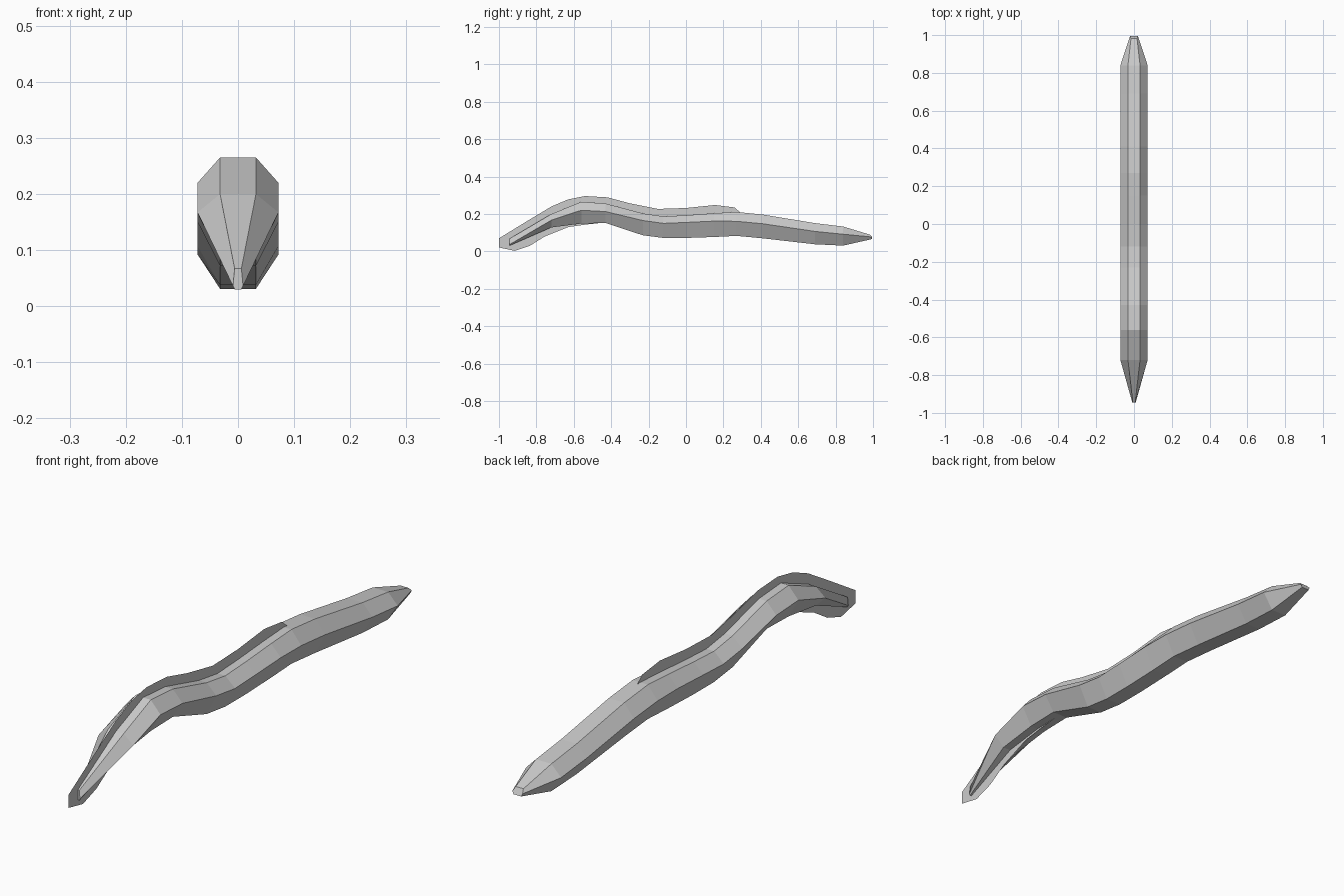
import bpy, bmesh

grey = bpy.data.materials.new("plain grey")
grey.diffuse_color = (0.6, 0.6, 0.6, 1)


def make_object(name, bm):
    mesh = bpy.data.meshes.new(name)
    bm.to_mesh(mesh)
    bm.free()
    mesh.materials.append(grey)
    obj = bpy.data.objects.new(name, mesh)
    bpy.context.collection.objects.link(obj)
    return obj


# Body: six-sided tube; y, top z, widest z, bottom z, narrow and wide half widths
N, W = 0.032, 0.072
stations = [
    (-0.945, 0.067, 0.036, 0.030, 0.006, 0.009),
    (-0.72, 0.200, 0.167, 0.128, N, W),
    (-0.56, 0.265, 0.220, 0.149, N, W),
    (-0.43, 0.256, 0.213, 0.152, N, W),
    (-0.23, 0.203, 0.165, 0.086, N, W),
    (-0.12, 0.187, 0.150, 0.072, N, W),
    (0.00, 0.193, 0.155, 0.072, N, W),
    (0.15, 0.204, 0.162, 0.077, N, W),
    (0.27, 0.211, 0.161, 0.083, N, W),
    (0.41, 0.197, 0.148, 0.070, N, W),
    (0.69, 0.151, 0.107, 0.038, N, W),
    (0.84, 0.133, 0.092, 0.031, N, W),
    (0.995, 0.090, 0.077, 0.066, 0.016, 0.021),
]
bm = bmesh.new()
rings = []
for y, top, mid, low, n, w in stations:
    section = [(n, top), (w, mid), (n, low), (-n, low), (-w, mid), (-n, top)]
    rings.append([bm.verts.new((x, y, z)) for x, z in section])
for a, b in zip(rings, rings[1:]):
    for i in range(6):
        j = (i + 1) % 6
        bm.faces.new((a[i], a[j], b[j], b[i]))
bm.faces.new(rings[0])
bm.faces.new(rings[-1][::-1])
for v in rings[-1][:1] + rings[-1][-1:]:
    v.co.y = 0.982                      # slanted tail end
bmesh.ops.recalc_face_normals(bm, faces=bm.faces)
make_object("body", bm)

# Fin: thin flat sheet down the middle; y, upper z, lower z
fin = [
    (-1.00, 0.070, 0.021), (-0.915, 0.122, 0.003), (-0.835, 0.171, 0.030),
    (-0.755, 0.219, 0.080), (-0.72, 0.240, 0.094), (-0.63, 0.278, 0.130),
    (-0.54, 0.296, 0.143), (-0.42, 0.289, 0.156), (-0.30, 0.257, 0.160),
    (-0.15, 0.227, 0.140), (0.00, 0.232, 0.140), (0.155, 0.248, 0.150),
    (0.26, 0.235, 0.160), (0.29, 0.208, 0.160),
]
bm = bmesh.new()
pairs = [(bm.verts.new((0, y, hi)), bm.verts.new((0, y, lo))) for y, hi, lo in fin]
for a, b in zip(pairs, pairs[1:]):
    bm.faces.new((a[1], b[1], b[0], a[0]))
make_object("fin", bm)
